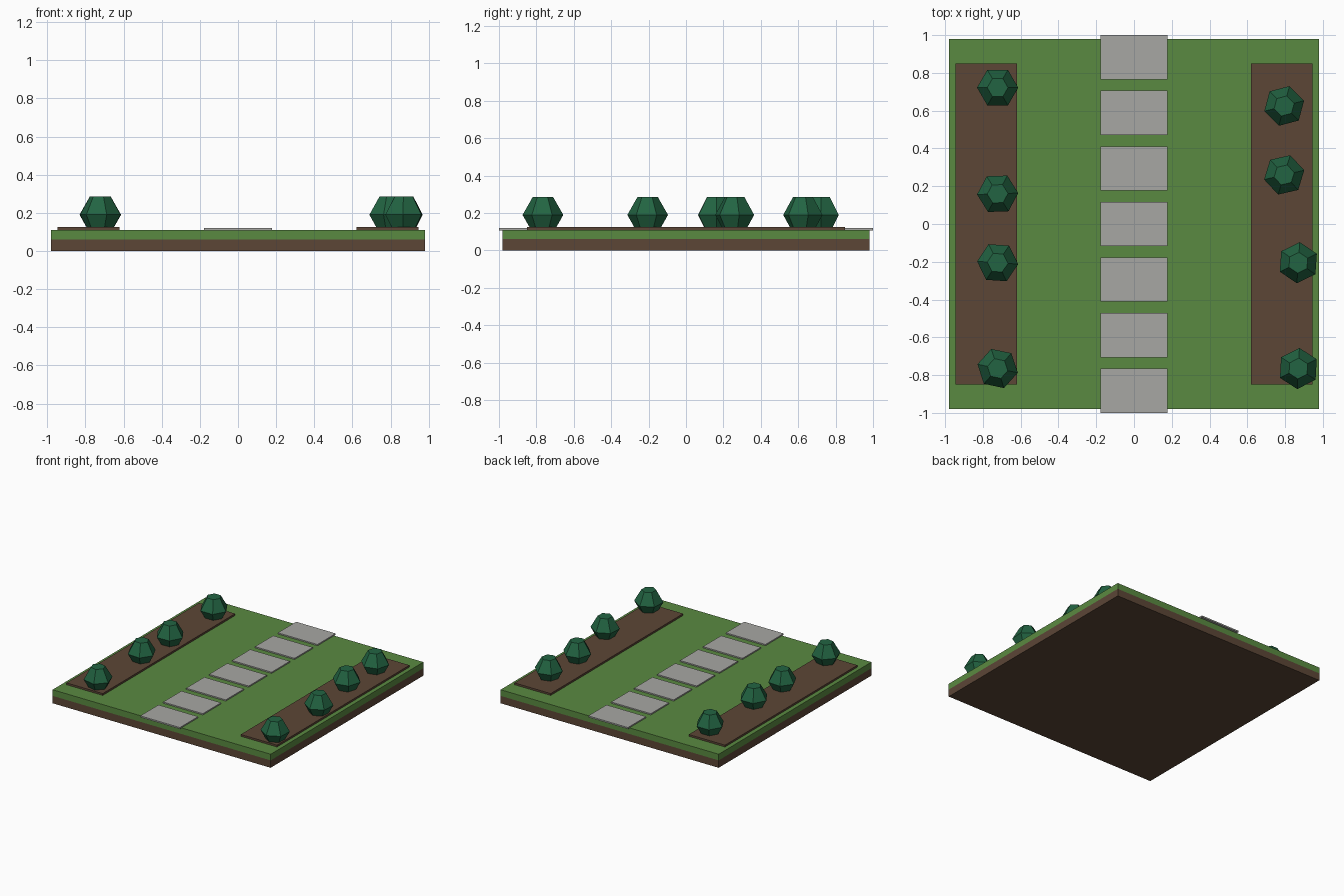
import bpy, bmesh, math

cube = bpy.data.objects.get("Cube")
if cube:
    bpy.data.objects.remove(cube, do_unlink=True)


def linear(c):
    c /= 255
    return c / 12.92 if c <= 0.04045 else ((c + 0.055) / 1.055) ** 2.4


def material(name, *rgb):
    col = [linear(c) for c in rgb] + [1]
    m = bpy.data.materials.new(name)
    m.use_nodes = True
    m.diffuse_color = col
    m.node_tree.nodes["Principled BSDF"].inputs["Base Color"].default_value = col
    return m


soil = material("soil brown", 92, 70, 54)
grass = material("grass green", 90, 138, 65)
stone = material("paving grey", 167, 167, 163)
leaf = material("leaf green", 34, 100, 66)


def add_object(name, bm, mat):
    mesh = bpy.data.meshes.new(name)
    bm.to_mesh(mesh)
    bm.free()
    mesh.materials.append(mat)
    ob = bpy.data.objects.new(name, mesh)
    bpy.context.collection.objects.link(ob)
    return ob


def box(name, mat, x, y, z0, z1, width, depth):
    bm = bmesh.new()
    bmesh.ops.create_cube(bm, size=1)
    bmesh.ops.scale(bm, vec=(width, depth, z1 - z0), verts=bm.verts)
    ob = add_object(name, bm, mat)
    ob.location = (x, y, (z0 + z1) / 2)


def bush(name, x, y, turn):
    # Two six-sided frustums joined at the widest ring
    bm = bmesh.new()
    rings = []
    for r, z in ((0.055, -0.095), (0.109, 0), (0.055, 0.095)):
        rings.append([bm.verts.new((r * math.cos(i * math.pi / 3),
                                    r * math.sin(i * math.pi / 3), z)) for i in range(6)])
    for low, high in zip(rings, rings[1:]):
        for i in range(6):
            j = (i + 1) % 6
            bm.faces.new((low[i], low[j], high[j], high[i]))
    bm.faces.new(rings[0][::-1])
    bm.faces.new(rings[-1])
    ob = add_object(name, bm, leaf)
    ob.location = (x, y, 0.19)
    ob.rotation_euler.z = math.radians(turn)


# Ground slab and lawn
box("soil_base", soil, 0, 0, 0, 0.06, 1.96, 1.96)
box("lawn", grass, 0, 0, 0.06, 0.11, 1.96, 1.96)

# Planting beds
for side, x in (("right", -0.783), ("left", 0.783)):
    box(f"{side}_flower_bed", soil, x, 0, 0.105, 0.125, 0.325, 1.7)

# Paving stones, the end ones overhanging the lawn
for i in range(7):
    box(f"paving_stone_{i + 1}", stone, 0, (i - 3) * 0.2943, 0.108, 0.12, 0.356, 0.234)

# Bushes in the beds
bushes = ((-0.722, 0.722, 0), (-0.722, 0.16, 2), (-0.722, -0.205, -4), (-0.722, -0.765, -12),
          (0.795, 0.625, 15), (0.795, 0.26, 13), (0.87, -0.205, 26), (0.87, -0.765, 27))
for i, (x, y, turn) in enumerate(bushes):
    bush(f"bush_{i + 1}", x, y, turn)
